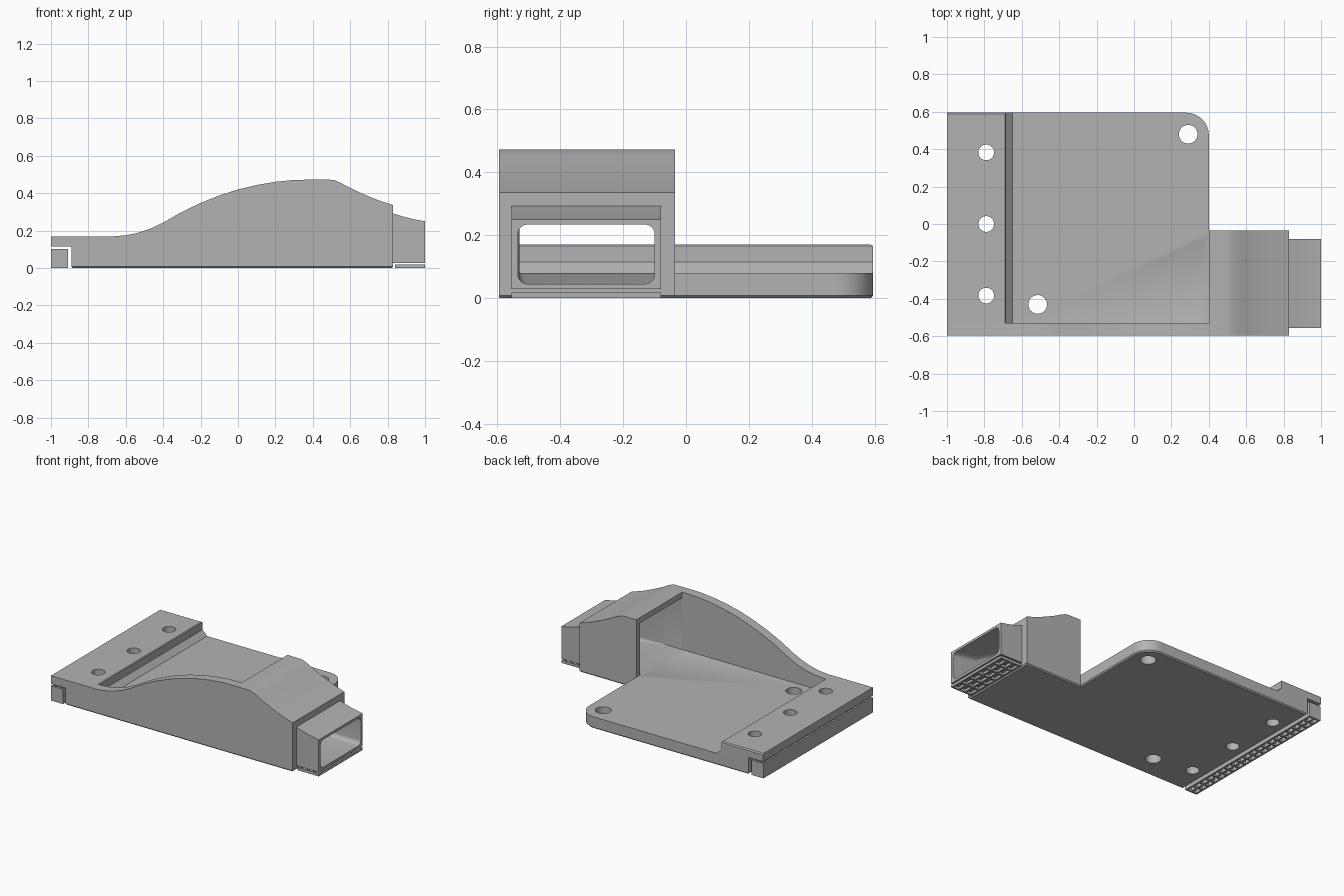
import bpy, bmesh, math
from mathutils import Vector

cube = bpy.data.objects.get("Cube")
if cube:
    bpy.data.objects.remove(cube, do_unlink=True)

grey = bpy.data.materials.new("plain_grey")
grey.use_nodes = True
grey.diffuse_color = (0.45, 0.45, 0.45, 1)
grey.node_tree.nodes["Principled BSDF"].inputs["Base Color"].default_value = (0.45, 0.45, 0.45, 1)


def add_object(name, bm):
    bmesh.ops.recalc_face_normals(bm, faces=bm.faces)
    mesh = bpy.data.meshes.new(name)
    bm.to_mesh(mesh)
    bm.free()
    mesh.materials.append(grey)
    obj = bpy.data.objects.new(name, mesh)
    bpy.context.collection.objects.link(obj)
    return obj


def prism(name, points, axis, low, high, bevel_rule=None):
    """Extrude an outline along y (x-z points) or z (x-y points)."""
    place = (lambda p, h: (p[0], h, p[1])) if axis == "y" else (lambda p, h: (p[0], p[1], h))
    bm = bmesh.new()
    face = bm.faces.new([bm.verts.new(place(p, low)) for p in points])
    ext = bmesh.ops.extrude_face_region(bm, geom=[face])
    shift = Vector(place((0, 0), high - low))
    bmesh.ops.translate(bm, vec=shift, verts=[v for v in ext["geom"] if isinstance(v, bmesh.types.BMVert)])
    if bevel_rule:
        edges = [e for e in bm.edges if all(bevel_rule(v.co) for v in e.verts)]
        bmesh.ops.bevel(bm, geom=edges, offset=0.008, segments=1, affect="EDGES")
    return add_object(name, bm)


def rounded_section(y0, y1, z0, z1, r):
    pts = []
    corners = [(y1 - r, z1 - r), (y0 + r, z1 - r), (y0 + r, z0 + r), (y1 - r, z0 + r)]
    for i, (cy, cz) in enumerate(corners):
        for k in range(7):
            a = math.radians(90 * i + 15 * k)
            pts.append((cy + r * math.cos(a), cz + r * math.sin(a)))
    return pts


def cut(target, cutters):
    for c in cutters:
        mod = target.modifiers.new("cut", "BOOLEAN")
        mod.object = c
        mod.solver = "EXACT"
    bpy.context.view_layer.update()
    deps = bpy.context.evaluated_depsgraph_get()
    mesh = bpy.data.meshes.new_from_object(target.evaluated_get(deps))
    target.modifiers.clear()
    target.data = mesh


def lattice(name, x0, x1, y0, y1, z0, z1, nx, ny, wall=0.012):
    """Open grid of thin upright walls."""
    bm = bmesh.new()

    def box(cx, cy, sx, sy):
        new = bmesh.ops.create_cube(bm, size=1)["verts"]
        bmesh.ops.scale(bm, vec=(sx, sy, z1 - z0), verts=new)
        bmesh.ops.translate(bm, vec=(cx, cy, (z0 + z1) / 2), verts=new)

    for i in range(nx + 1):
        box(x0 + wall / 2 + i * (x1 - x0 - wall) / nx, (y0 + y1) / 2, wall, y1 - y0)
    for j in range(ny + 1):
        box((x0 + x1) / 2, y0 + wall / 2 + j * (y1 - y0 - wall) / ny, x1 - x0, wall)
    return add_object(name, bm)


FRONT, BACK, WALL, SIDE = -0.595, 0.595, -0.53, -0.035
FLOOR, TOP = 0.08, 0.17

# Base plate with one rounded corner and the duct floor
arc = [(0.28 + 0.12 * math.cos(math.radians(a)), BACK - 0.12 + 0.12 * math.sin(math.radians(a)))
       for a in range(0, 91, 6)]
outline = [(-0.89, FRONT), (0.83, FRONT), (0.83, SIDE), (0.4, SIDE)] + arc + [(-0.89, BACK)]
base = prism("base_plate", outline, "z", 0, FLOOR, lambda c: c.z < 0.001)

# Raised mounting strip with overhanging lip
strip = prism("mounting_strip", [(-1, 0.115), (-0.89, 0.115), (-0.89, FLOOR), (-0.65, FLOOR),
              (-0.685, 0.115), (-0.685, 0.165), (-0.69, TOP), (-1, TOP)], "y", WALL, BACK,
              lambda c: c.y > 0.59 and c.z > 0.169)

# Curved side wall, followed by the duct hood
rise = [(-0.66, 0.17), (-0.6, 0.175), (-0.54, 0.187), (-0.47, 0.21), (-0.4, 0.243), (-0.3, 0.3),
        (-0.2, 0.348), (-0.1, 0.388), (0, 0.42), (0.1, 0.444), (0.2, 0.461), (0.3, 0.471), (0.4, 0.473)]
fall = [(0.4, 0.473), (0.5, 0.472), (0.52, 0.468), (0.55, 0.455), (0.6, 0.428), (0.66, 0.4),
        (0.74, 0.366), (0.83, 0.336)]
prism("side_wall", [(-1, 0.115), (-0.89, 0.115), (-0.89, FLOOR), (0.4, FLOOR)] + rise[::-1]
      + [(-1, TOP)], "y", FRONT, WALL)
hood = prism("duct_hood", [(0.4, FLOOR), (0.83, FLOOR)] + fall[::-1], "y", FRONT, SIDE)

# Nozzle
nozzle = prism("nozzle", [(0.83, 0.028), (1, 0.028), (1, 0.25), (0.94, 0.261), (0.88, 0.276),
               (0.83, 0.292)], "y", -0.555, -0.08)

# Tapering air passage through hood, floor and nozzle
bm = bmesh.new()
stations = [(0.38, WALL, -0.075, 0.0795, 0.435, 0.004), (0.5, WALL, -0.075, 0.0795, 0.432, 0.004),
            (0.6, WALL, -0.08, 0.07, 0.385, 0.01), (0.83, -0.535, -0.1, 0.045, 0.265, 0.03),
            (1.02, -0.535, -0.1, 0.045, 0.23, 0.03)]
rings = [[bm.verts.new((s[0], y, z)) for y, z in rounded_section(*s[1:])] for s in stations]
for a, b in zip(rings, rings[1:]):
    for i in range(len(a)):
        j = (i + 1) % len(a)
        bm.faces.new((a[i], a[j], b[j], b[i]))
bm.faces.new(rings[0])
bm.faces.new(rings[-1])
passage = add_object("passage_cutter", bm)


# Screw holes
def hole(x, y, r):
    pts = [(x + r * math.cos(math.tau * i / 32), y + r * math.sin(math.tau * i / 32)) for i in range(32)]
    return prism("hole_cutter", pts, "z", -0.1, 0.3)


strip_holes = [hole(-0.79, y, 0.042) for y in (-0.383, 0, 0.383)]
plate_holes = [hole(-0.515, -0.43, 0.05), hole(0.29, 0.48, 0.05)]
cut(base, strip_holes + plate_holes + [passage])
cut(strip, strip_holes)
cut(hood, [passage])
cut(nozzle, [passage])
for c in strip_holes + plate_holes + [passage]:
    bpy.data.objects.remove(c, do_unlink=True)

# Lattice supports under the lip and the nozzle
lattice("lip_support", -1, -0.91, FRONT, 0.59, 0, 0.102, 2, 20)
lattice("nozzle_support", 0.84, 1, -0.555, -0.08, 0, 0.018, 3, 6)

# Smooth the curves, keep the edges crisp
for obj in bpy.context.scene.objects:
    obj.select_set(obj.type == "MESH")
    if obj.type == "MESH":
        bpy.context.view_layer.objects.active = obj
bpy.ops.object.shade_smooth_by_angle(angle=math.radians(25))
